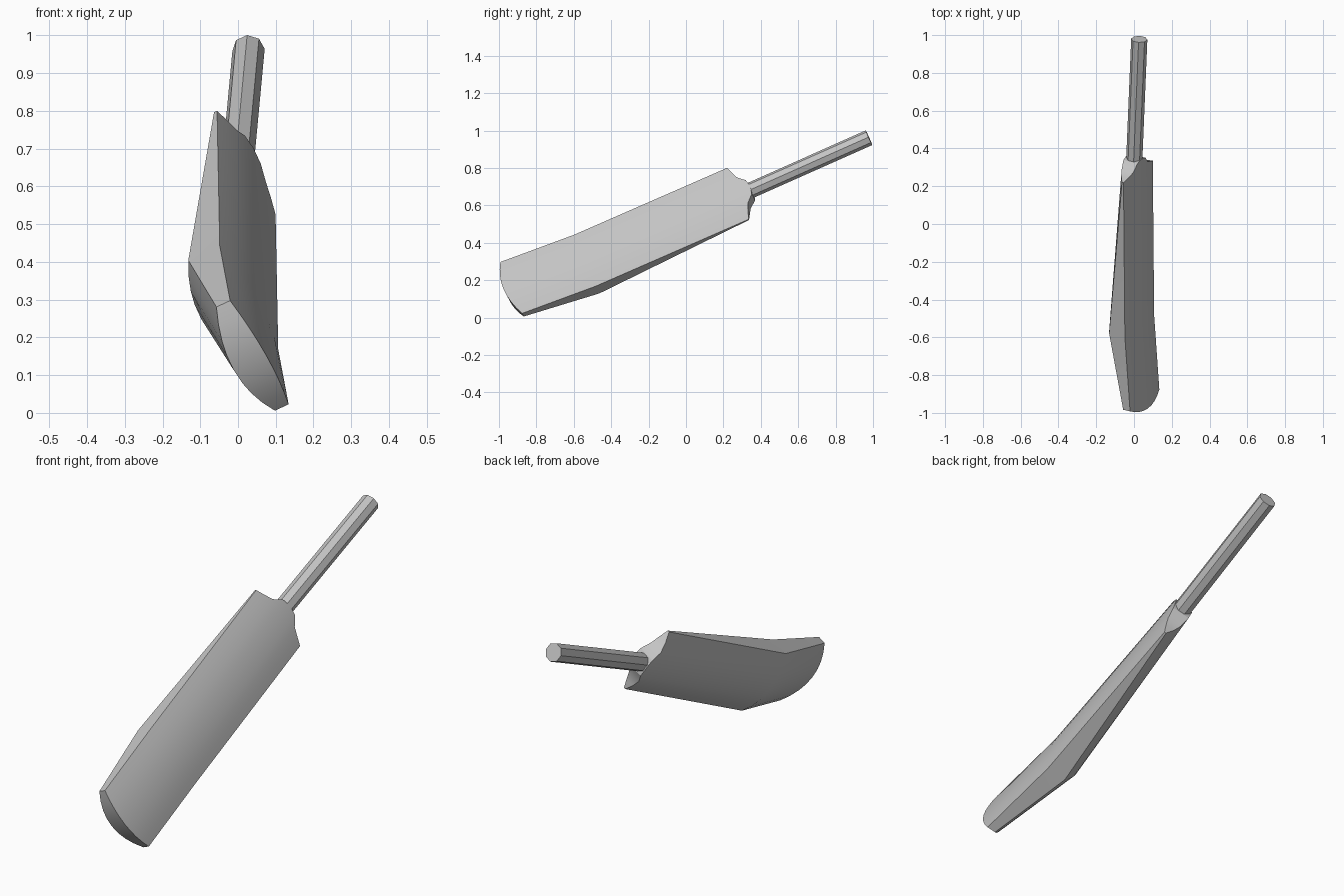
import bpy, bmesh, math
from mathutils import Matrix, Vector

if "Cube" in bpy.data.objects:
    bpy.data.objects.remove(bpy.data.objects["Cube"])

# Bat frame: x across the blade, y up the bat, z out of the striking face
along = Vector((0.038, 0.913, 0.406)).normalized()
across = Vector((0.461, 0.342, -0.818))
across = (across - along * across.dot(along)).normalized()
out = across.cross(along)
frame = Matrix((across, along, out)).transposed().to_4x4()
frame.translation = (0.022, 0.277, 0.663)

grey = bpy.data.materials.new("plain grey")
grey.diffuse_color = (0.55, 0.55, 0.55, 1)
grey.use_nodes = True
grey.node_tree.nodes["Principled BSDF"].inputs["Base Color"].default_value = grey.diffuse_color


def finish(bm, name):
    bmesh.ops.recalc_face_normals(bm, faces=bm.faces)
    mesh = bpy.data.meshes.new(name)
    bm.to_mesh(mesh)
    bm.free()
    mesh.materials.append(grey)
    obj = bpy.data.objects.new(name, mesh)
    bpy.context.collection.objects.link(obj)
    obj.matrix_world = frame
    bpy.ops.object.select_all(action='DESELECT')
    obj.select_set(True)
    bpy.context.view_layer.objects.active = obj
    bpy.ops.object.shade_smooth_by_angle(angle=math.radians(30))


# Blade: cross-sections at the shoulder, swell and toe
half = 0.168
columns = [-1, -0.75, -0.5, -0.27, 0, 0.27, 0.5, 0.75, 1]
shoulder_rise = [0, 0.014, 0.03, 0.068, 0.078, 0.068, 0.03, 0.014, 0]
# (length, sideways shift, face height, crown, edge thickness, middle thickness)
stations = [
    (0.0, 0.0, 0.0, 0.018, 0.009, 0.072),
    (-0.892, 0.014, 0.039, 0.02, 0.094, 0.142),
    (-1.309, 0.01, 0.09, 0.022, 0.041, 0.075),
]
bm = bmesh.new()
rings = []
for i, (y, shift, face, crown, edge, middle) in enumerate(stations):
    front, back = [], []
    for u, rise in zip(columns, shoulder_rise):
        curve = 1 - u * u
        length = y + (rise if i == 0 else 0) - (0.04 * curve if i == 2 else 0)
        x = u * half + shift
        front.append(bm.verts.new((x, length, face + crown * curve)))
        back.append(bm.verts.new((x, length, face - edge - (middle - edge) * curve)))
    rings.append((front, back))
count = len(columns)
for (f0, b0), (f1, b1) in zip(rings, rings[1:]):
    for k in range(count - 1):
        bm.faces.new((f0[k], f0[k + 1], f1[k + 1], f1[k]))
        bm.faces.new((b0[k], b1[k], b1[k + 1], b0[k + 1]))
    for k in (0, -1):
        bm.faces.new((f0[k], f1[k], b1[k], b0[k]))
# Shoulder top and toe end
for f, b in (rings[0], rings[-1]):
    for k in range(count - 1):
        bm.faces.new((f[k], f[k + 1], b[k + 1], b[k]))
finish(bm, "blade")

# Handle: eight-sided grip set into the shoulder
bm = bmesh.new()
start, end, radius = 0.03, 0.762, 0.043
bmesh.ops.create_cone(
    bm, cap_ends=True, segments=8, radius1=radius, radius2=radius, depth=end - start,
    matrix=Matrix.Translation((0, (start + end) / 2, -0.026))
    @ Matrix.Rotation(-math.pi / 2, 4, 'X') @ Matrix.Rotation(math.pi / 8, 4, 'Z'))
# Smooth sides need a wider angle than the 45 degree facets
finish(bm, "handle")
bpy.ops.object.shade_smooth_by_angle(angle=math.radians(50))
